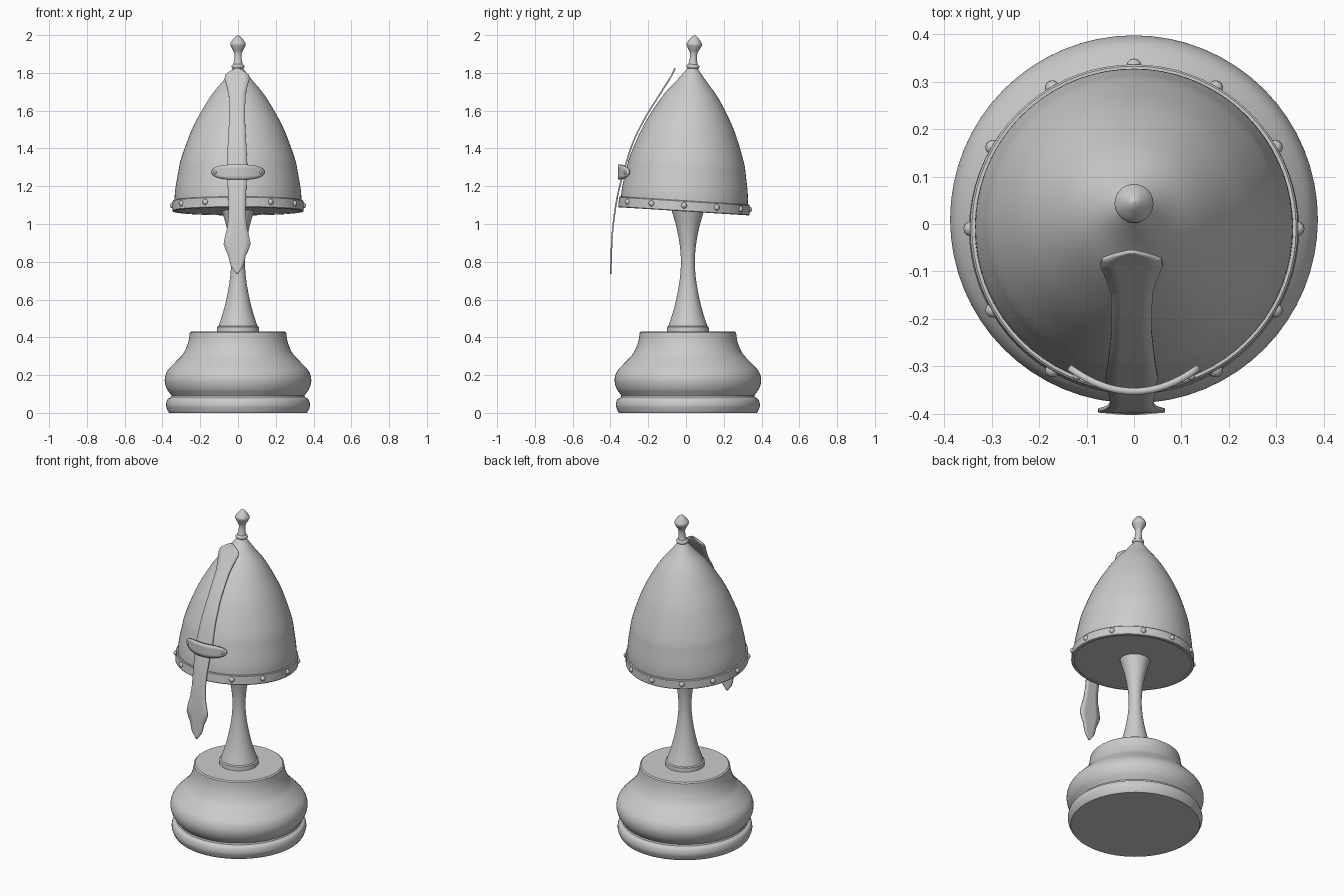
import bpy, bmesh, math
from mathutils import Matrix, Vector

if "Cube" in bpy.data.objects:
    bpy.data.objects.remove(bpy.data.objects["Cube"])


def spline(pts, n=6):
    """Smooth (Catmull-Rom) curve through the points."""
    p = [Vector(q) for q in pts]
    if len(p) < 3:
        return p
    p = [2 * p[0] - p[1]] + p + [2 * p[-1] - p[-2]]
    out = []
    for i in range(1, len(p) - 2):
        a, b, c, d = p[i - 1:i + 3]
        for k in range(n):
            t = k / n
            out.append(0.5 * (2 * b + (c - a) * t + (2 * a - 5 * b + 4 * c - d) * t ** 2
                              + (3 * b - a - 3 * c + d) * t ** 3))
    return out + [p[-2]]


def finish(name, bm, matrix=Matrix(), angle=35):
    bmesh.ops.remove_doubles(bm, verts=bm.verts, dist=1e-5)
    bmesh.ops.recalc_face_normals(bm, faces=bm.faces)
    mesh = bpy.data.meshes.new(name)
    bm.to_mesh(mesh)
    bm.free()
    ob = bpy.data.objects.new(name, mesh)
    bpy.context.collection.objects.link(ob)
    ob.matrix_world = matrix
    bpy.ops.object.select_all(action='DESELECT')
    bpy.context.view_layer.objects.active = ob
    ob.select_set(True)
    bpy.ops.object.shade_smooth_by_angle(angle=math.radians(angle))
    return ob


def lathe(name, segments, matrix, sides=64, ring=False):
    """Revolve (radius, height) segments, each one smooth, corners between them."""
    prof = [q for s in segments for q in spline(s)]
    if ring:
        prof.append(prof[0])
    bm = bmesh.new()
    vs = [bm.verts.new((r, 0, z)) for r, z in prof]
    es = [bm.edges.new(e) for e in zip(vs, vs[1:])]
    bmesh.ops.spin(bm, geom=vs + es, axis=(0, 0, 1), cent=(0, 0, 0),
                   angle=math.tau, steps=sides, use_duplicate=False)
    return finish(name, bm, matrix)


def plate(name, rows, thickness):
    """Thin plate from rows of points."""
    bm = bmesh.new()
    grid = [[bm.verts.new(q) for q in row] for row in rows]
    for a, b in zip(grid, grid[1:]):
        for i in range(len(a) - 1):
            bm.faces.new((a[i], a[i + 1], b[i + 1], b[i]))
    ob = finish(name, bm)
    mod = ob.modifiers.new("thickness", 'SOLIDIFY')
    mod.thickness = thickness
    mod.offset = 0
    return ob


def rivets(name, places, size, matrix=Matrix()):
    bm = bmesh.new()
    for q in places:
        bmesh.ops.create_uvsphere(bm, u_segments=12, v_segments=8, radius=size,
                                  matrix=Matrix.Translation(q))
    return finish(name, bm, matrix, 60)


# Stand: turned base and waisted stem
stand = Matrix.Translation((0, 0.01, 0))
lathe("stand_base", [
    [(0, 0), (0.365, 0)],
    [(0.372, 0.01), (0.381, 0.04), (0.374, 0.07), (0.355, 0.083)],
    [(0.352, 0.092), (0.378, 0.13), (0.388, 0.175), (0.375, 0.22), (0.335, 0.265),
     (0.293, 0.31), (0.27, 0.355), (0.26, 0.39), (0.255, 0.425)],
    [(0.247, 0.431), (0, 0.431)]], stand)
lathe("stand_stem", [
    [(0, 0.425), (0.112, 0.425)], [(0.112, 0.425), (0.11, 0.455)],
    [(0.103, 0.46), (0.08, 0.53), (0.06, 0.61), (0.044, 0.70), (0.037, 0.79),
     (0.042, 0.88), (0.06, 0.98), (0.088, 1.08)], [(0.088, 1.08), (0, 1.08)]], stand, 48)

# Helmet bowl, rim band, finial and rim rivets share a backward tilt
tilt = Matrix.Translation((0, -0.012, 1.067)) @ Matrix.Rotation(math.radians(-3.6), 4, 'X')
lathe("helmet_bowl", [
    [(0, 0.004), (0.336, 0.004)],
    [(0.336, 0.004), (0.334, 0.1), (0.318, 0.2), (0.301, 0.28), (0.25, 0.42), (0.2, 0.52),
     (0.138, 0.62), (0.072, 0.70), (0.022, 0.765)], [(0.022, 0.765), (0, 0.765)]], tilt, 72)
lathe("rim_band", [[(0.33, 0), (0.345, 0)], [(0.348, 0.004), (0.346, 0.053)],
                   [(0.342, 0.057), (0.33, 0.057)]], tilt, 72, True)
lathe("finial", [
    [(0, 0.755), (0.026, 0.755)],
    [(0.026, 0.755), (0.034, 0.764), (0.033, 0.774), (0.025, 0.78)],
    [(0.025, 0.78), (0.019, 0.81), (0.02, 0.84), (0.033, 0.865), (0.041, 0.885),
     (0.034, 0.902), (0.015, 0.925), (0, 0.935)]], tilt, 32)
ring = [math.radians(30 * i) for i in range(12) if i != 9]
rivets("rim_rivets", [(0.344 * math.cos(a), 0.344 * math.sin(a), 0.031) for a in ring],
       0.016, tilt)

# Nasal bar: side path (y, z), and half width by height (z, w)
path = spline([(-0.058, 1.825), (-0.08, 1.78), (-0.143, 1.68), (-0.22, 1.555), (-0.285, 1.42),
               (-0.333, 1.265), (-0.366, 1.13), (-0.39, 0.95), (-0.399, 0.735)], 14)
width = [(1.825, 0.006), (1.81, 0.034), (1.79, 0.062), (1.77, 0.066), (1.73, 0.055),
         (1.68, 0.044), (1.55, 0.042), (1.40, 0.05), (1.30, 0.055), (1.15, 0.047),
         (1.05, 0.045), (0.98, 0.052), (0.94, 0.063), (0.895, 0.072), (0.865, 0.062),
         (0.83, 0.046), (0.785, 0.036), (0.765, 0.026), (0.735, 0.003)]


def half_width(z):
    for (z0, w0), (z1, w1) in zip(width, width[1:]):
        if z >= z1:
            return w0 + (w1 - w0) * (z0 - z) / (z0 - z1)
    return width[-1][1]


plate("nasal_bar", [[(-0.005 + s * half_width(z), y, z) for s in (-1, -0.5, 0, 0.5, 1)]
                    for y, z in path], 0.008)

# Curved clip holding the nasal bar, with a rivet at each end
rows = []
for i in range(33):
    t = i / 16 - 1
    x = 0.137 * t
    h = max(0.006, 0.04 * math.sqrt(1 - abs(t) ** 3))
    rows.append([(x, -0.353 + 2.7 * x * x, 1.275 + k * h) for k in (-1, -0.5, 0, 0.5, 1)])
plate("nasal_clip", rows, 0.014)
rivets("clip_rivets", [(s * 0.12, -0.321, 1.272) for s in (-1, 1)], 0.009)
